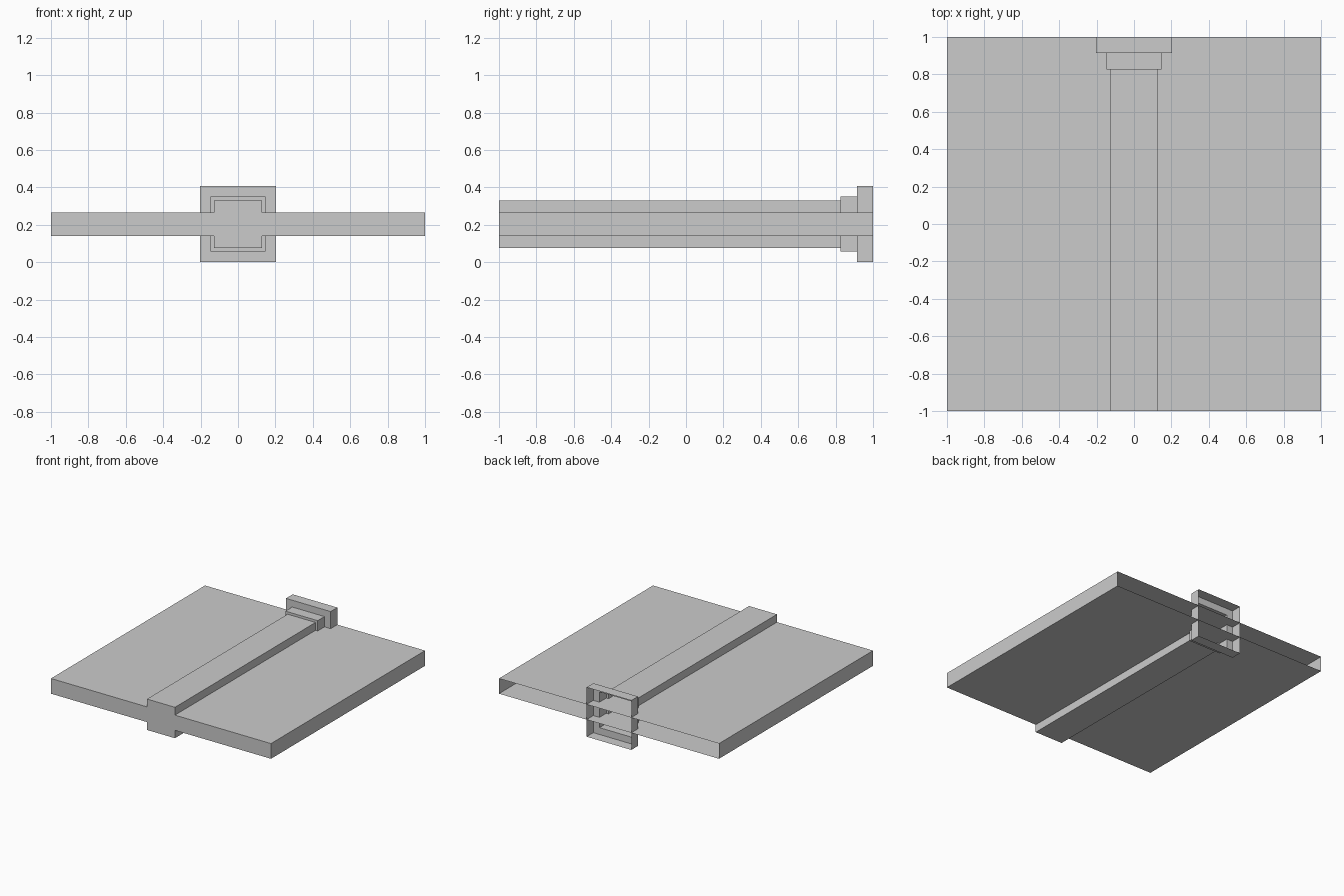
import bpy
import bmesh

if "Cube" in bpy.data.objects:
    bpy.data.objects.remove(bpy.data.objects["Cube"], do_unlink=True)

grey = bpy.data.materials.new("plain_grey")
grey.use_nodes = True
colour = (0.6, 0.6, 0.6, 1)
grey.diffuse_color = colour
grey.node_tree.nodes["Principled BSDF"].inputs["Base Color"].default_value = colour

MID_Z = 0.203


def stepped_shell(name, sections):
    """Rectangular tube through (y, half width, half height) sections,
    closed at the front and open at the back."""
    bm = bmesh.new()
    rings = []
    for y, w, h in sections:
        corners = ((-w, -h), (w, -h), (w, h), (-w, h))
        rings.append([bm.verts.new((x, y, MID_Z + z)) for x, z in corners])
    bm.faces.new(rings[0])
    for near, far in zip(rings, rings[1:]):
        for i in range(4):
            j = (i + 1) % 4
            bm.faces.new((near[i], far[i], far[j], near[j]))
    bmesh.ops.recalc_face_normals(bm, faces=bm.faces)
    mesh = bpy.data.meshes.new(name)
    bm.to_mesh(mesh)
    bm.free()
    mesh.materials.append(grey)
    obj = bpy.data.objects.new(name, mesh)
    bpy.context.collection.objects.link(obj)
    return obj


# Wide flat plate
stepped_shell("flat_plate", [(-1, 1, 0.0625), (1, 1, 0.0625)])

# Square central bar widening in two steps to the rear flange
profile = [(-1, 0.127), (0.825, 0.127), (0.825, 0.147),
           (0.913, 0.147), (0.913, 0.203), (1, 0.203)]
stepped_shell("central_bar", [(y, r, r) for y, r in profile])
